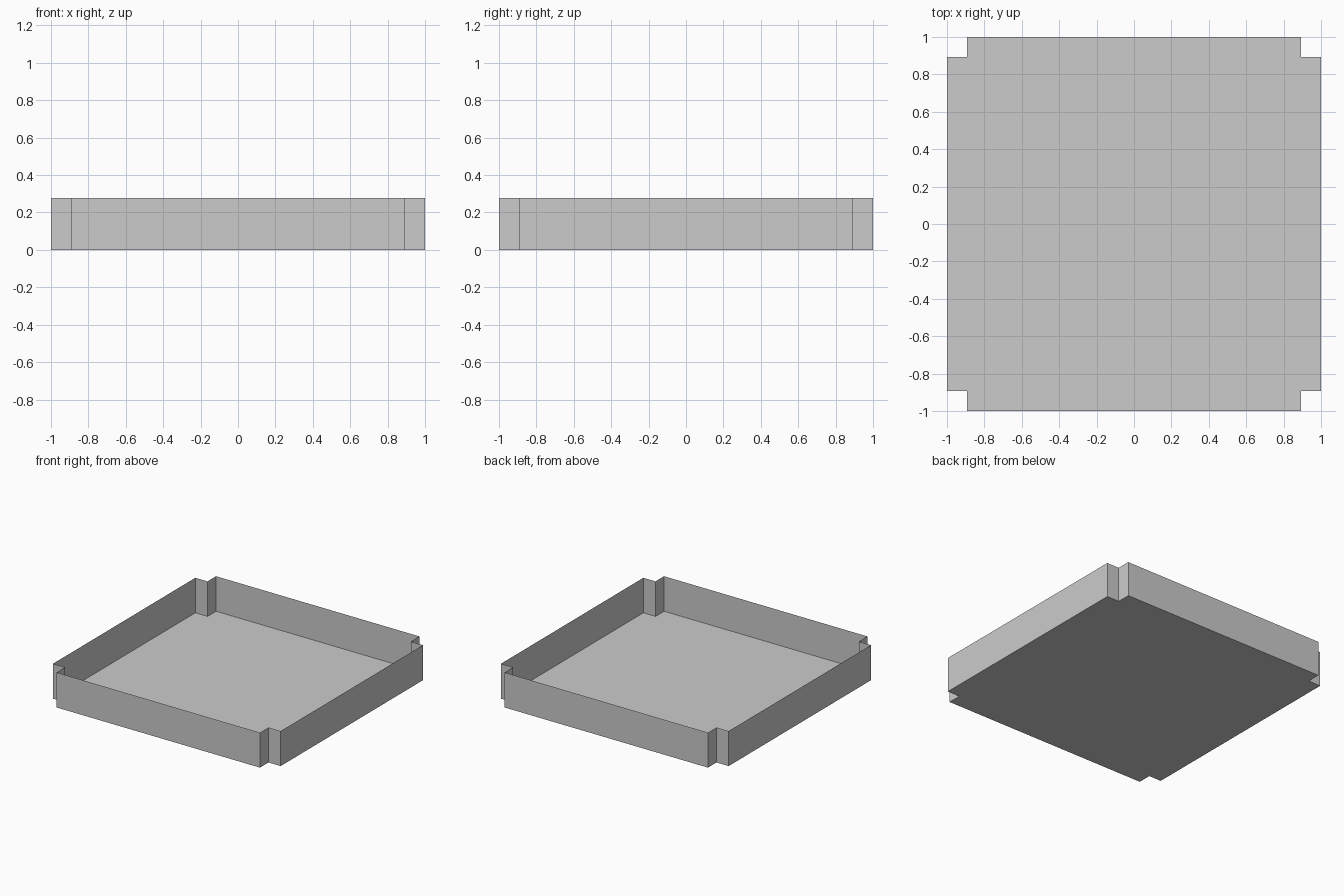
import bpy, bmesh

if "Cube" in bpy.data.objects:
    bpy.data.objects.remove(bpy.data.objects["Cube"])

HALF = 1.0      # half width of the tray
NOTCH = 0.893   # where the corner notches begin
HEIGHT = 0.278  # wall height

# Outline: one notched corner, turned four times round the centre
outline = []
corner = [(HALF, NOTCH), (NOTCH, NOTCH), (NOTCH, HALF)]
for _ in range(4):
    outline += corner
    corner = [(-y, x) for x, y in corner]

# Tray: thin floor sheet with its rim extruded up into walls, open on top
bm = bmesh.new()
floor = bm.faces.new([bm.verts.new((x, y, 0)) for x, y in outline])
rim = bmesh.ops.extrude_edge_only(bm, edges=list(floor.edges))
raised = [g for g in rim["geom"] if isinstance(g, bmesh.types.BMVert)]
bmesh.ops.translate(bm, verts=raised, vec=(0, 0, HEIGHT))

# Face everything outward
bmesh.ops.recalc_face_normals(bm, faces=bm.faces)
bm.normal_update()
if floor.normal.z > 0:
    bmesh.ops.reverse_faces(bm, faces=bm.faces)

mesh = bpy.data.meshes.new("notched_tray")
bm.to_mesh(mesh)
bm.free()
bpy.context.collection.objects.link(bpy.data.objects.new("notched_tray", mesh))
